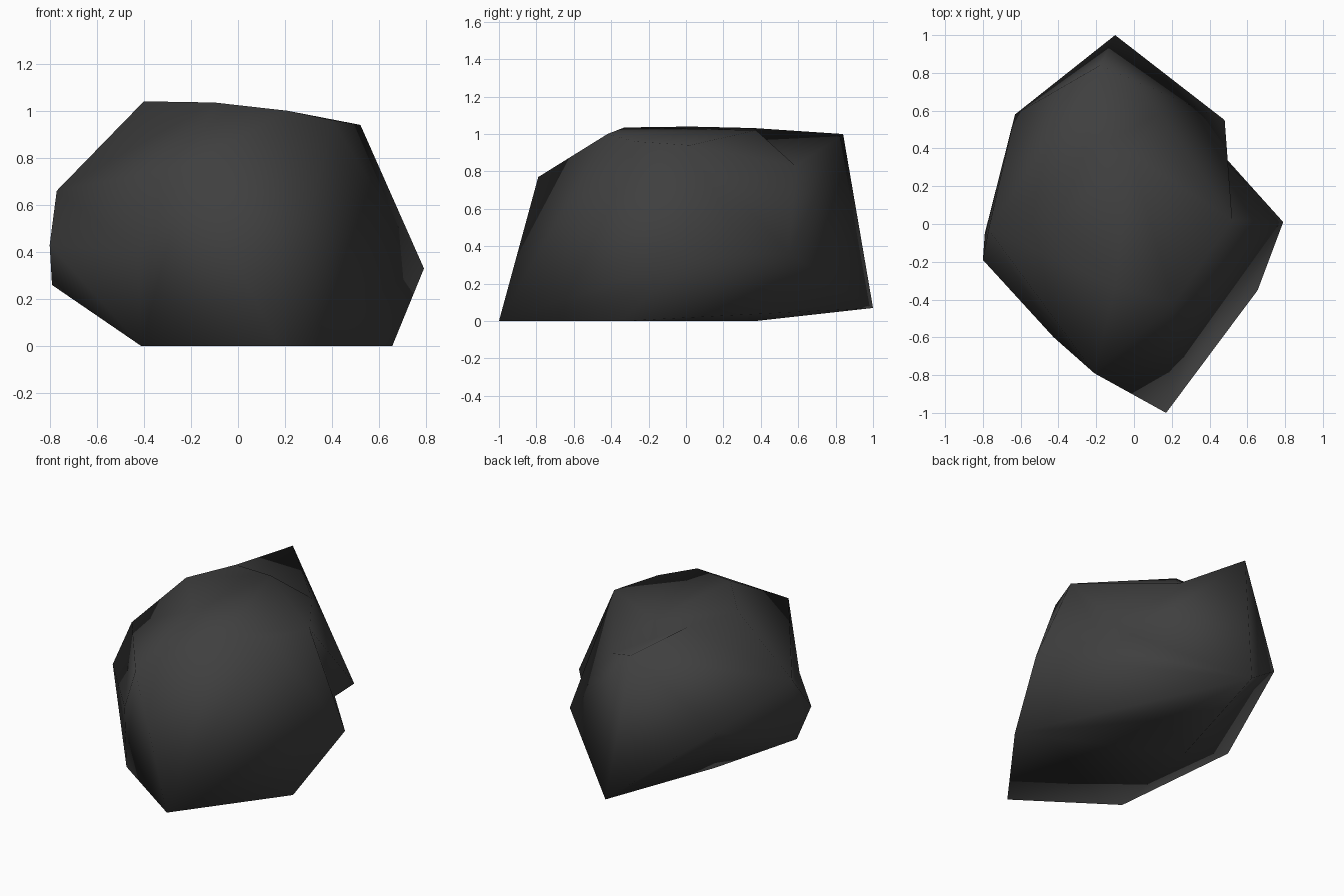
import bpy, bmesh
from mathutils import Vector

cube = bpy.data.objects.get("Cube")
if cube:
    bpy.data.objects.remove(cube, do_unlink=True)

# Named corners that the chipped hollows hang from
summit = (-.4, .02, 1.04)
back_peak = (-.18, .84, 1)
crest = (-.02, .375, 1.02)
shoulder = (.52, .02, .94)
brow = (.4, -.27, .96)
front_peak = (-.21, -.79, .77)
left_spur = (-.8, -.19, .43)
side_spur = (.79, .01, .33)
rear_spur = (.48, .55, .36)
left_heel = (-.79, -.05, .26)
back_foot = (-.1, 1, .07)
side_foot = (.655, -.35, 0)

# All corner points of the boulder, grouped by region
base = [back_foot, side_foot, (.17, -1, 0), (.06, .37, 0), (-.3, .12, 0),
        (-.41, -.6, 0)]
sides = [left_spur, side_spur, rear_spur, left_heel, (-.425, -.6, .4),
         (-.77, -.03, .66), (-.63, .58, .5)]
crown = [summit, back_peak, crest, shoulder, brow, front_peak,
         (-.1, -.33, 1.035), (.21, -.42, 1)]

# Hollows: lowest point, then the two ends of the ridge that is chipped away
hollows = [((.49, .33, .36), side_spur, rear_spur),
           ((.14, .585, .83), shoulder, back_peak),
           ((-.267, .36, 1.032), summit, back_peak)]

# Ridges that are turned into creases between their neighbouring corners
creases = [(crest, back_peak), (brow, side_foot), (summit, front_peak),
           (front_peak, left_spur), (back_foot, left_heel)]


def find_ridge(bm, start, end):
    """Edge that joins two named corners."""
    s, e = Vector(start), Vector(end)

    def miss(edge):
        a, b = (v.co for v in edge.verts)
        return min((a - s).length + (b - e).length,
                   (a - e).length + (b - s).length)

    return min(bm.edges, key=miss)


def carve(bm, point, start, end):
    """Replace the ridge by a fan of faces round a point."""
    ridge = find_ridge(bm, start, end)
    rim = [tuple(e.verts) for f in ridge.link_faces for e in f.edges if e != ridge]
    bmesh.ops.delete(bm, geom=[ridge], context='EDGES')
    pit = bm.verts.new(point)
    for a, b in rim:
        bm.faces.new((a, b, pit))


def fold(bm, start, end):
    """Swap the ridge for the crease across it."""
    ridge = find_ridge(bm, start, end)
    ends = list(ridge.verts)
    wings = [v for f in ridge.link_faces for v in f.verts if v not in ends]
    bmesh.ops.delete(bm, geom=[ridge], context='EDGES')
    for v in ends:
        bm.faces.new((*wings, v))


# Faceted stone body
bm = bmesh.new()
for co in base + sides + crown:
    bm.verts.new(co)
bmesh.ops.convex_hull(bm, input=bm.verts)
loose = [v for v in bm.verts if not v.link_faces]
bmesh.ops.delete(bm, geom=loose, context='VERTS')
for hollow in hollows:
    carve(bm, *hollow)
for crease in creases:
    fold(bm, *crease)
bmesh.ops.recalc_face_normals(bm, faces=bm.faces)

mesh = bpy.data.meshes.new("boulder")
bm.to_mesh(mesh)
bm.free()
boulder = bpy.data.objects.new("boulder", mesh)
bpy.context.collection.objects.link(boulder)

# Dark stone colour
stone = bpy.data.materials.new("dark_stone")
stone.use_nodes = True
colour = (.05, .05, .05, 1)
stone.diffuse_color = colour
stone.node_tree.nodes["Principled BSDF"].inputs["Base Color"].default_value = colour
mesh.materials.append(stone)

# Soft, weathered shading all over
mesh.shade_smooth()
